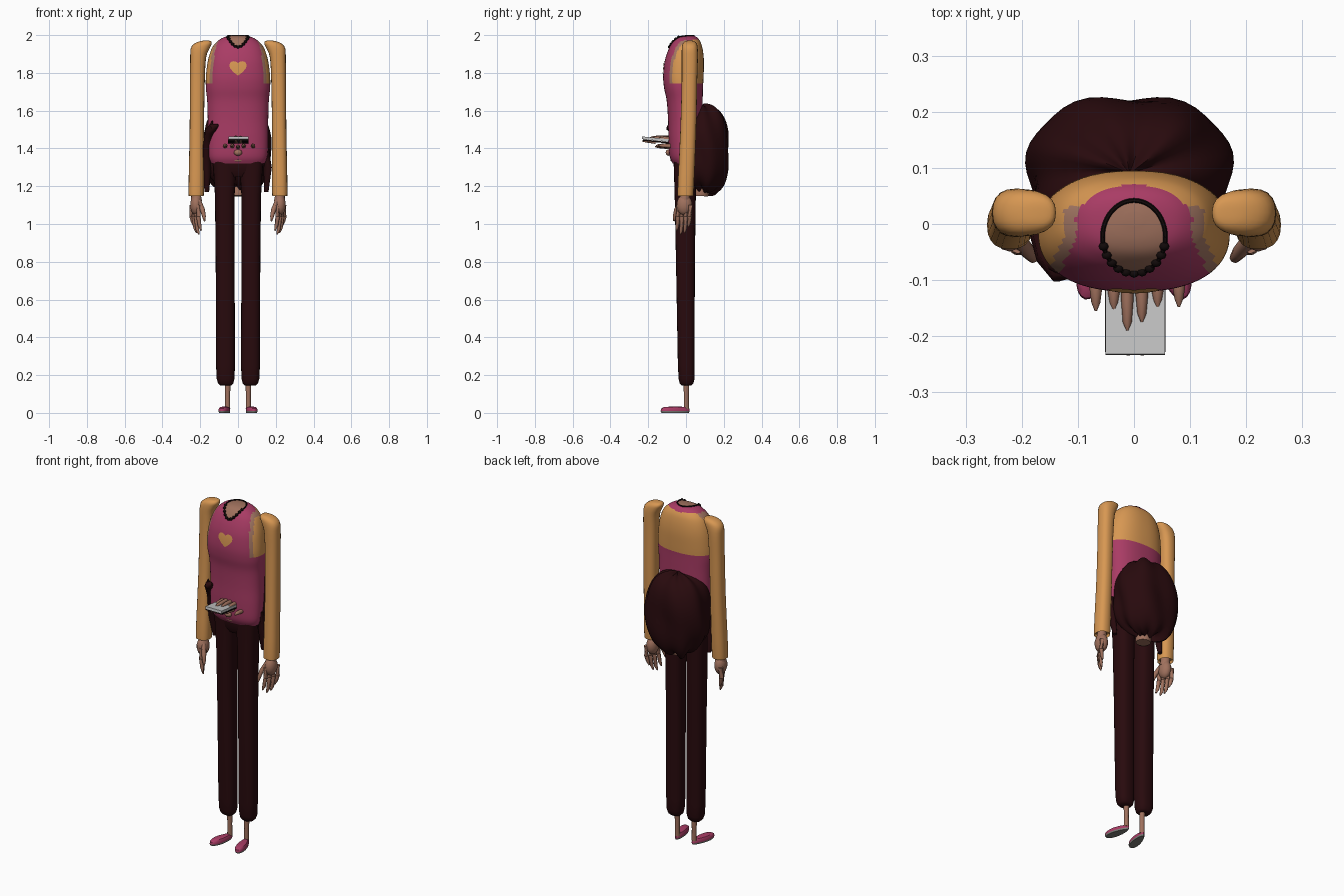
import bpy, bmesh, math
from mathutils import Vector, Matrix
from mathutils.bvhtree import BVHTree

if "Cube" in bpy.data.objects:
    bpy.data.objects.remove(bpy.data.objects["Cube"])

def mat(name, r, g, b):
    m = bpy.data.materials.new(name)
    m.diffuse_color = (r, g, b, 1)
    m.use_nodes = True
    m.node_tree.nodes["Principled BSDF"].inputs["Base Color"].default_value = m.diffuse_color
    return m

PINK = mat("raspberry", 0.40, 0.045, 0.13)
ORANGE = mat("orange", 0.68, 0.31, 0.085)
TAN = mat("dusty_tan", 0.38, 0.19, 0.13)
SKIN = mat("skin", 0.35, 0.165, 0.11)
DARK = mat("dark_brown", 0.021, 0.003, 0.004)
BLACK = mat("black", 0.006, 0.003, 0.003)
GREY = mat("light_grey", 0.55, 0.55, 0.55)
SOLE = mat("sole_grey", 0.20, 0.20, 0.18)

def finish(bm, name, mats, rule=None, angle=50):
    bmesh.ops.recalc_face_normals(bm, faces=bm.faces[:])
    for f in bm.faces:
        f.smooth = True
        if rule:
            f.material_index = rule(f.calc_center_median())
    me = bpy.data.meshes.new(name)
    bm.to_mesh(me)
    bm.free()
    ob = bpy.data.objects.new(name, me)
    for m in mats:
        me.materials.append(m)
    bpy.context.collection.objects.link(ob)
    bpy.ops.object.select_all(action='DESELECT')
    ob.select_set(True)
    bpy.context.view_layer.objects.active = ob
    bpy.ops.object.shade_smooth_by_angle(angle=math.radians(angle))
    return ob

def loft(bm, rings):
    vs = [[bm.verts.new(p) for p in r] for r in rings]
    n = len(vs[0])
    for a, b in zip(vs, vs[1:]):
        for i in range(n):
            bm.faces.new((a[i], a[(i + 1) % n], b[(i + 1) % n], b[i]))
    bm.faces.new(vs[0])
    bm.faces.new(vs[-1])

def spow(v, e):
    return math.copysign(abs(v) ** e, v)

def ring(z, cx, cy, rx, ry, n=20, p=2.4):
    """Horizontal superellipse."""
    return [(cx + rx * spow(math.cos(t), 2 / p), cy + ry * spow(math.sin(t), 2 / p), z)
            for t in (2 * math.pi * i / n for i in range(n))]

def smooth_rows(rows, k):
    """Catmull-Rom between section rows."""
    out = []
    for i in range(len(rows) - 1):
        q = [rows[max(i - 1, 0)], rows[i], rows[i + 1], rows[min(i + 2, len(rows) - 1)]]
        for j in range(k):
            t = j / k
            out.append([0.5 * (2 * b + (c - a) * t + (2 * a - 5 * b + 4 * c - d) * t * t
                               + (3 * b - a - 3 * c + d) * t ** 3) for a, b, c, d in zip(*q)])
    return out + [rows[-1]]

def tube(bm, pts, n=8):
    """Tube along (x, y, z, radius) points."""
    P = [Vector(p[:3]) for p in pts]
    rings = []
    for i, p in enumerate(P):
        d = P[min(i + 1, len(P) - 1)] - P[max(i - 1, 0)]
        q = d.to_track_quat('Z', 'Y')
        rings.append([p + q @ Vector((math.cos(t), math.sin(t), 0)) * pts[i][3]
                      for t in (2 * math.pi * j / n for j in range(n))])
    loft(bm, rings)

def blob(bm, c, r, seg=10):
    M = Matrix.Translation(c) @ Matrix.Diagonal((*r, 1))
    bmesh.ops.create_uvsphere(bm, u_segments=seg, v_segments=max(6, seg // 2), radius=1, matrix=M)

# torso: rows of z, half width, front y, back y
rows = [(1.32, .14, -.07, .05), (1.36, .155, -.087, .06), (1.45, .16, -.093, .075),
        (1.55, .16, -.095, .085), (1.65, .163, -.102, .088), (1.72, .17, -.116, .09),
        (1.78, .17, -.121, .093), (1.85, .162, -.115, .095), (1.90, .15, -.102, .092),
        (1.94, .133, -.085, .085), (1.965, .112, -.07, .076), (1.985, .083, -.052, .062),
        (1.995, .05, -.03, .045), (1.999, .015, -.002, .02)]

def torso_colour(c):
    x, y, z = abs(c.x), c.y, c.z
    if z > 1.88 and (x / .054) ** 2 + ((y + .022) / .064) ** 2 < 1:
        return 3
    if z < 1.75:
        return 0
    if y > 0:
        e = (x / .105) ** 2 + (y / .07) ** 2
        return 0 if e < 1 else 2 if y < .03 and x < .125 else 1
    edge = .102 + .45 * max(-y - .02, 0)
    return 0 if x < edge else 2 if x < edge + .022 else 1

bm = bmesh.new()
loft(bm, [ring(z, 0, (f + b) / 2, hx, (b - f) / 2, 72, 2.35) for z, hx, f, b in smooth_rows(rows, 5)])
bvh = BVHTree.FromBMesh(bm)
finish(bm, "torso", [PINK, ORANGE, TAN, SKIN], torso_colour)

# heart patch laid on the chest
bm = bmesh.new()
outline = [(0, -.042), (.022, -.026), (.042, -.004), (.046, .014), (.038, .03), (.022, .034), (.008, .03), (0, .022)]
outline += [(-x, z) for x, z in outline[-2:0:-1]]
prev = None
for k in range(1, 6):
    cur = []
    for x, z in outline:
        hit = bvh.ray_cast(Vector((x * k / 5, -1, 1.828 + z * k / 5)), Vector((0, 1, 0)))[0]
        cur.append(bm.verts.new(hit + Vector((0, -.003, 0))))
    n = len(cur)
    if prev:
        for i in range(n):
            bm.faces.new((prev[i], prev[(i + 1) % n], cur[(i + 1) % n], cur[i]))
    else:
        bm.faces.new(cur)
    prev = cur
finish(bm, "heart_patch", [ORANGE])

# necklace: thin cord with beads in front
bm = bmesh.new()
path = []
for i in range(49):
    t = 2 * math.pi * i / 48
    x, y = .056 * math.cos(t), -.023 + .065 * math.sin(t)
    h = bvh.ray_cast(Vector((x, y, 3)), Vector((0, 0, -1)))[0]
    path.append((x, y, h.z + .002, .004))
    if y < -.03 and i % 2 == 0:
        blob(bm, (x, y, h.z + .003), (.009, .008, .008), 8)
tube(bm, path, 6)
finish(bm, "necklace", [BLACK])

# arms, hands, legs, ankles and shoes
arm = [(1.165, .221, -.002, .036, .038), (1.175, .221, -.002, .041, .043), (1.5, .218, .012, .038, .042),
       (1.75, .215, .018, .039, .041), (1.88, .211, .02, .042, .043), (1.93, .2, .02, .05, .042),
       (1.955, .185, .02, .046, .037), (1.968, .172, .02, .028, .024), (1.971, .168, .02, .008, .008)]
leg = [(.145, .065, .003, .03, .026), (.155, .065, .003, .04, .036), (.18, .066, .003, .047, .042),
       (.25, .066, .001, .05, .044), (.8, .068, -.003, .05, .05), (1.15, .07, -.004, .052, .056),
       (1.28, .07, -.006, .06, .058), (1.34, .07, -.008, .064, .058)]
for s, side in ((-1, "left"), (1, "right")):
    bm = bmesh.new()
    loft(bm, [ring(z, s * x, y, rx, ry, 20) for z, x, y, rx, ry in smooth_rows(arm, 3)])
    finish(bm, side + "_sleeve", [ORANGE])

    bm = bmesh.new()
    tube(bm, [(s * .222, -.003, 1.2, .024), (s * .222, -.004, 1.15, .026), (s * .22, -.008, 1.12, .03)], 12)
    blob(bm, (s * .222, -.008, 1.1), (.032, .042, .055), 14)
    for k, tip in enumerate((.965, .945, .953, .985)):
        x, y = .207 + .012 * k, -.04 + .021 * k
        tube(bm, [(s * x, y, 1.1, .013), (s * (x + .003), y - .003, 1.04, .012),
                  (s * (x - .004), y - .006, tip + .025, .010), (s * (x - .012), y - .01, tip, .004)])
    tube(bm, [(s * .208, -.025, 1.12, .014), (s * .188, -.05, 1.075, .013),
              (s * .18, -.06, 1.04, .010), (s * .177, -.064, 1.015, .004)])
    finish(bm, side + "_hand", [SKIN])

    bm = bmesh.new()
    loft(bm, [ring(z, s * x, y, rx, ry, 24, 2.6) for z, x, y, rx, ry in leg])
    finish(bm, side + "_trouser_leg", [DARK])

    bm = bmesh.new()
    tube(bm, [(s * .055, .002, .02, .014), (s * .055, .002, .09, .013), (s * .055, .002, .17, .016)], 12)
    finish(bm, side + "_ankle", [SKIN])

    bm = bmesh.new()
    R = Matrix.Rotation(s * math.radians(13), 3, 'Z')
    layers = []
    for z, k in ((0, .93), (.009, 1), (.0095, 1), (.022, .97), (.03, .8), (.033, .4)):
        pts = []
        for i in range(24):
            t = 2 * math.pi * i / 24
            w = .026 - .006 * math.sin(t)
            v = R @ Vector((w * k * math.cos(t), -.06 + .079 * k * math.sin(t), 0))
            pts.append((v.x + s * .056, v.y + .001, z))
        layers.append(pts)
    loft(bm, layers)
    finish(bm, side + "_shoe", [PINK, SOLE], lambda c: 1 if c.z < .009 else 0, 40)

# hips joining the legs
bm = bmesh.new()
loft(bm, [ring(z, 0, y, rx, ry, 32, 2.8) for z, y, rx, ry in
          ((1.25, -.005, .09, .04), (1.28, -.006, .125, .055), (1.34, -.008, .135, .06), (1.36, -.008, .13, .055))])
finish(bm, "hips", [DARK])

# lumpy hair mass behind the hips
bm = bmesh.new()
bmesh.ops.create_uvsphere(bm, u_segments=48, v_segments=32, radius=1)
for v in bm.verts:
    d = v.co.normalized()
    k = 1 / (abs(d.x) ** 2.6 + abs(d.y) ** 2.6 + abs(d.z) ** 2.6) ** (1 / 2.6)
    a = math.atan2(d.y, d.x)
    k *= .97 + .03 * math.sin(7 * a + 2 * d.z) + .02 * math.sin(6 * d.z + 3 * a)
    x, y, z = d * k
    rz = .245 if z > 0 else .222 + .04 * y + .012 * math.sin(9 * a)
    v.co = (-.008 + .184 * x, .09 + .139 * y, 1.39 + rz * z)
finish(bm, "hair", [DARK])

# loose locks showing beside the waist
bm = bmesh.new()
tube(bm, [(-.105, -.09, 1.525, .006), (-.13, -.085, 1.512, .022), (-.15, -.055, 1.49, .026),
          (-.163, -.02, 1.42, .022), (-.165, .0, 1.3, .024), (-.165, .02, 1.17, .012)])
tube(bm, [(-.145, -.07, 1.51, .014), (-.135, -.085, 1.545, .004)])
tube(bm, [(.15, 0, 1.4, .018), (.157, .0, 1.3, .022), (.15, .02, 1.17, .012)])
finish(bm, "hair_locks", [DARK])

# neck stub below the hair
bm = bmesh.new()
tube(bm, [(0, .085, 1.3, .036), (0, .082, 1.2, .034), (0, .078, 1.165, .044), (0, .077, 1.148, .04)], 16)
finish(bm, "neck_stub", [SKIN])

# tablet in front of the waist, with dark backing
def box(name, c, size, m, tilt=-6):
    bm = bmesh.new()
    bmesh.ops.create_cube(bm, size=1, matrix=Matrix.Translation(c) @ Matrix.Rotation(math.radians(tilt), 4, 'X')
                          @ Matrix.Diagonal((*size, 1)))
    finish(bm, name, [m], None, 30)

box("tablet", (.002, -.162, 1.449), (.106, .142, .014), GREY)
box("tablet_backing", (.002, -.160, 1.437), (.108, .136, .008), BLACK)

# fingers gripping the tablet, and small face bumps
bm = bmesh.new()
for x, y, z in ((-.068, -.155, 1.415), (-.036, -.155, 1.452), (-.012, -.19, 1.458),
                (.014, -.175, 1.457), (.042, -.15, 1.452), (.08, -.148, 1.415),
                (-.03, -.16, 1.415), (0, -.165, 1.41), (.03, -.16, 1.415)):
    tube(bm, [(x, -.07, z - .003, .012), (x, (y - .08) / 2, z, .011), (x, y + .015, z, .008), (x, y, z, .002)])
for x in (-.01, .015):
    tube(bm, [(x, -.16, 1.432, .008), (x, -.21, 1.438, .007), (x, -.234, 1.44, .003)])
blob(bm, (0, -.092, 1.378), (.022, .016, .017), 12)
blob(bm, (0, -.068, 1.338), (.035, .014, .01), 12)
finish(bm, "gripping_fingers", [SKIN])
